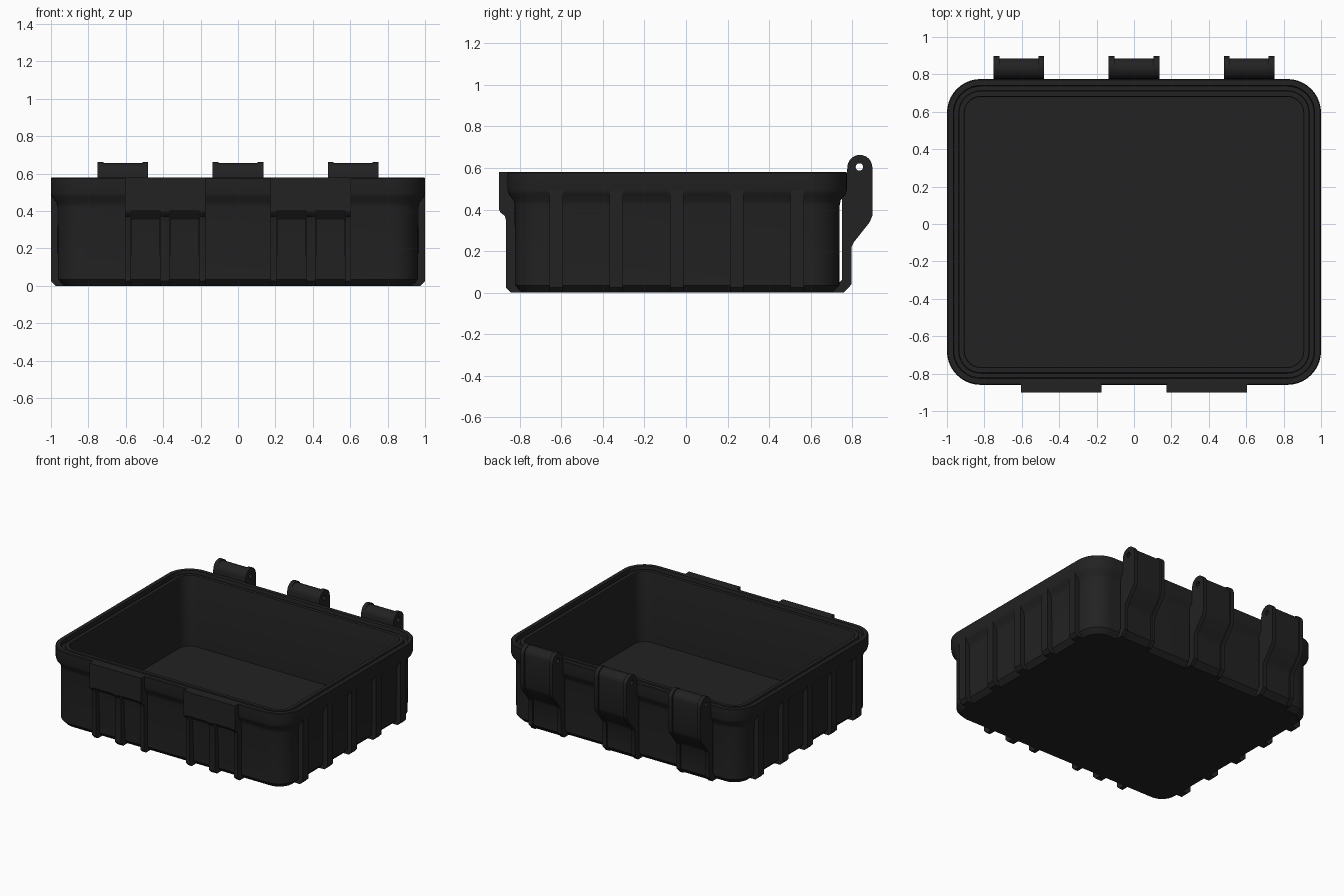
import bpy, bmesh, math
from mathutils import Matrix, Vector

cube = bpy.data.objects.get("Cube")
if cube:
    bpy.data.objects.remove(cube, do_unlink=True)

black = bpy.data.materials.new("black plastic")
colour = (0.016, 0.016, 0.016, 1)
black.use_nodes = True
black.diffuse_color = colour
black.node_tree.nodes["Principled BSDF"].inputs["Base Color"].default_value = colour

HALF_X, HALF_Y, MID_Y, RADIUS = 1.0, 0.8175, -0.0425, 0.18


def smooth(obj):
    bpy.ops.object.select_all(action='DESELECT')
    obj.select_set(True)
    bpy.context.view_layer.objects.active = obj
    bpy.ops.object.shade_smooth_by_angle(angle=math.radians(30))


def rounded_ring(bm, inset, z, steps=10):
    """Rounded rectangle, moved in from the rim outline."""
    hx, hy, r = HALF_X - inset, HALF_Y - inset, max(RADIUS - inset, 0.03)
    ring = []
    for quarter, (sx, sy) in enumerate([(1, 1), (-1, 1), (-1, -1), (1, -1)]):
        for i in range(steps + 1):
            a = math.pi / 2 * (quarter + i / steps)
            ring.append(bm.verts.new((sx * (hx - r) + r * math.cos(a),
                                      MID_Y + sy * (hy - r) + r * math.sin(a), z)))
    return ring


def loft(name, levels):
    bm = bmesh.new()
    rings = [rounded_ring(bm, *level) for level in levels]
    for low, high in zip(rings, rings[1:]):
        n = len(low)
        for i in range(n):
            j = (i + 1) % n
            bm.faces.new((low[i], low[j], high[j], high[i]))
    bm.faces.new(rings[0][::-1])
    bm.faces.new(rings[-1])
    bmesh.ops.recalc_face_normals(bm, faces=bm.faces)
    mesh = bpy.data.meshes.new(name)
    bm.to_mesh(mesh)
    bm.free()
    obj = bpy.data.objects.new(name, mesh)
    bpy.context.collection.objects.link(obj)
    mesh.materials.append(black)
    smooth(obj)


def extrude(name, loops, width, matrix):
    """Extrude flat outlines (depth, height), later loops being holes."""
    curve = bpy.data.curves.new(name, 'CURVE')
    curve.dimensions, curve.fill_mode, curve.extrude = '2D', 'BOTH', width / 2
    for points in loops:
        spline = curve.splines.new('POLY')
        spline.points.add(len(points) - 1)
        for point, (u, v) in zip(spline.points, points):
            point.co = (u, v, 0, 1)
        spline.use_cyclic_u = True
    curve.materials.append(black)
    obj = bpy.data.objects.new(name, curve)
    bpy.context.collection.objects.link(obj)
    obj.matrix_world = matrix
    bpy.ops.object.select_all(action='DESELECT')
    obj.select_set(True)
    bpy.context.view_layer.objects.active = obj
    bpy.ops.object.convert(target='MESH')
    smooth(bpy.context.object)


def along_x(x):
    """Outline in the YZ plane, extruded along x."""
    return Matrix.Translation((x, 0, 0)) @ Matrix(
        ((0, 0, 1, 0), (1, 0, 0, 0), (0, 1, 0, 0), (0, 0, 0, 1)))


def side_frame(side, y):
    """Outline facing out of the left or right wall."""
    out = Vector((side, 0, 0))
    up = Vector((0, 0, 1))
    m = Matrix((out, up, out.cross(up))).transposed().to_4x4()
    return Matrix.Translation((0, y, 0)) @ m


def arc(cy, cz, r, start, end, steps):
    return [(cy + r * math.cos(math.radians(start + (end - start) * i / steps)),
             cz + r * math.sin(math.radians(start + (end - start) * i / steps)))
            for i in range(steps + 1)]


# Hollow tray with flared rim and seal groove
loft("tray", [
    (0.070, 0.0), (0.037, 0.035), (0.035, 0.42), (0.030, 0.445), (0.006, 0.475),
    (0.0, 0.495), (0.0, 0.575), (0.005, 0.58), (0.034, 0.58), (0.038, 0.55),
    (0.062, 0.55), (0.065, 0.57), (0.092, 0.57), (0.095, 0.56), (0.095, 0.04)])

# Ribs on the left and right walls
side_rib = [(0.90, 0), (0.975, 0), (1.0, 0.025), (1.0, 0.50), (0.95, 0.50), (0.95, 0.05)]
for side in (-1, 1):
    for i in range(5):
        extrude("side_rib", [side_rib], 0.065, side_frame(side, -0.625 + 0.29 * i))

# Front latch mounts with ribs and pads below
plate = [(-0.83, 0.58), (-0.90, 0.58), (-0.90, 0.40), (-0.81, 0.40)]
front_rib = [(-0.80, 0.40), (-0.90, 0.40), (-0.893, 0.385), (-0.873, 0.37), (-0.867, 0.35),
             (-0.867, 0.025), (-0.842, 0), (-0.78, 0), (-0.80, 0.05)]
pad = [(-0.80, 0.40), (-0.88, 0.40), (-0.862, 0.375), (-0.845, 0.355),
       (-0.838, 0.30), (-0.826, 0.04), (-0.80, 0.04)]
for x in (-0.39, 0.39):
    extrude("latch_plate", [plate], 0.43, along_x(x))
    for offset, width in ((-0.20, 0.03), (0, 0.05), (0.20, 0.03)):
        extrude("front_rib", [front_rib], width, along_x(x + offset))
    for offset in (-0.105, 0.105):
        extrude("latch_pad", [pad], 0.15, along_x(x + offset))


# Back hinges: a core between two slightly larger ears, with a pin hole
def hinge_outline(d):
    foot = [(0.70, 0.02), (0.70, 0), (0.76 - d, 0), (0.797 - d, 0.04), (0.797 - d, 0.22),
            (0.81 - d, 0.245), (0.885 - d, 0.34), (0.897 - d, 0.37)]
    return foot + arc(0.837 - d / 2, 0.603, 0.06 - d / 2, 0, 180, 18) + [
        (0.775, 0.58), (0.75, 0.56), (0.75, 0.06)]


pin_hole = arc(0.835, 0.605, 0.018, 0, 345, 23)
for x in (-0.615, 0, 0.615):
    extrude("hinge_core", [hinge_outline(0.012), pin_hole], 0.21, along_x(x))
    for offset in (-0.12, 0.12):
        extrude("hinge_ear", [hinge_outline(0), pin_hole], 0.03, along_x(x + offset))
